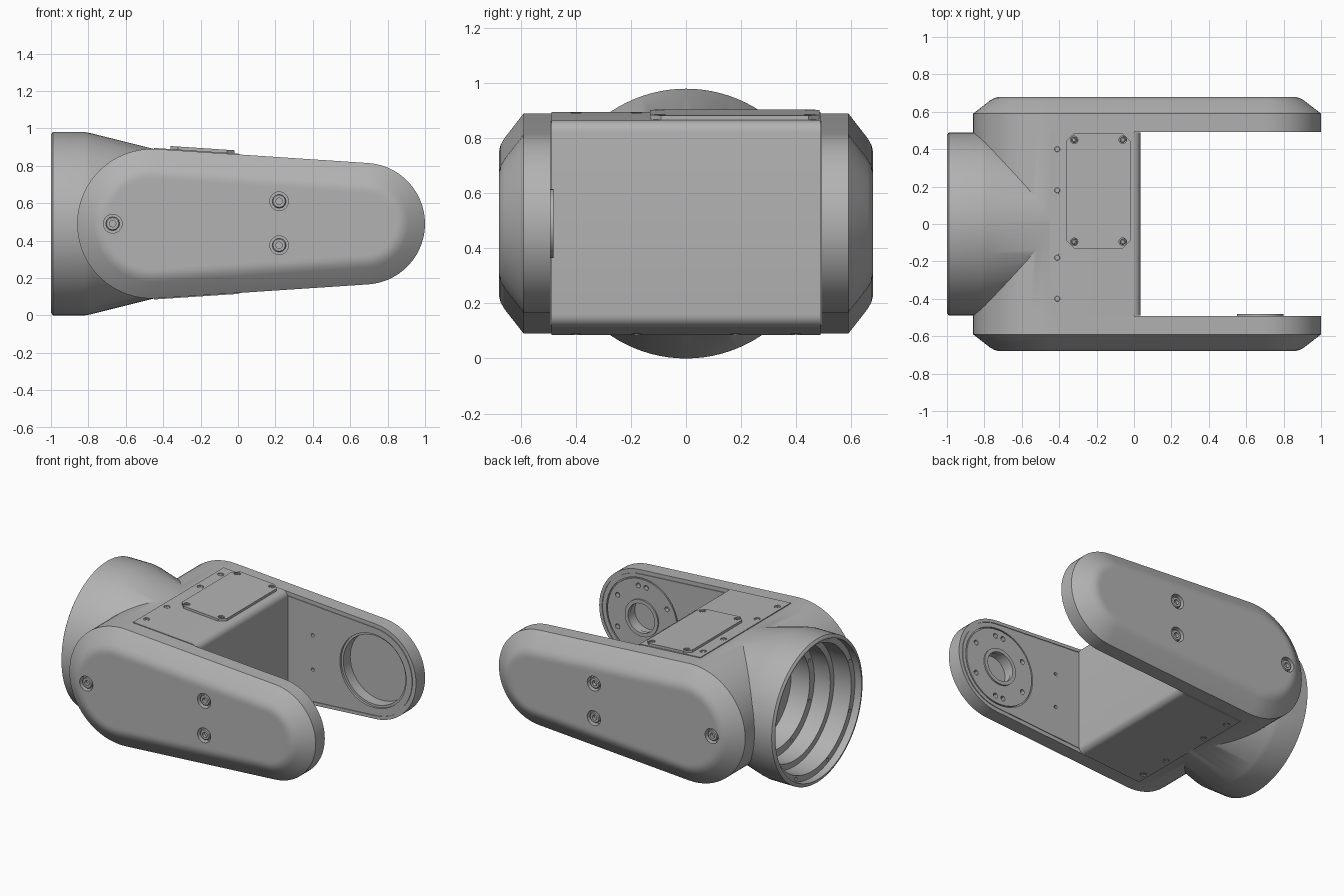
import bpy, bmesh
from math import sin, cos, asin, pi, tau, radians
from mathutils import Vector

if "Cube" in bpy.data.objects:
    bpy.data.objects.remove(bpy.data.objects["Cube"])

grey = bpy.data.materials.new("machined grey")
grey.use_nodes = True
grey.diffuse_color = (0.45, 0.45, 0.45, 1)
grey.node_tree.nodes["Principled BSDF"].inputs["Base Color"].default_value = grey.diffuse_color

ZC = 0.49                           # height of the centre line
BIG_X, BIG_R = -0.46, 0.40          # rear rounding of the arms
TIP_X, TIP_R = 0.675, 0.325         # tip rounding of the arms
SLOPE = asin((BIG_R - TIP_R) / (TIP_X - BIG_X))
INNER, OUTER = 0.492, 0.68          # arm faces along y


def loft(name, rings, closed=False):
    """Skin rings of points, capping the ends or closing the loop."""
    bm = bmesh.new()
    rows = [[bm.verts.new(p) for p in ring] for ring in rings]
    n = len(rows[0])
    pairs = list(zip(rows, rows[1:]))
    if closed:
        pairs.append((rows[-1], rows[0]))
    else:
        bm.faces.new(rows[0])
        bm.faces.new(rows[-1])
    for a, b in pairs:
        for i in range(n):
            j = (i + 1) % n
            bm.faces.new((a[i], a[j], b[j], b[i]))
    bmesh.ops.recalc_face_normals(bm, faces=bm.faces)
    mesh = bpy.data.meshes.new(name)
    bm.to_mesh(mesh)
    bm.free()
    mesh.materials.append(grey)
    obj = bpy.data.objects.new(name, mesh)
    bpy.context.collection.objects.link(obj)
    return obj


def lathe(name, profile, centre, axis, segs=48, closed=False):
    """Turn (radius, height) points about an axis through centre."""
    turn = Vector(axis).to_track_quat('Z', 'Y')
    return loft(name, [[Vector(centre) + turn @ Vector((r * cos(tau * i / segs), r * sin(tau * i / segs), h))
                        for i in range(segs)] for r, h in profile], closed)


def boolean(obj, tool, operation='DIFFERENCE'):
    mod = obj.modifiers.new("cut", 'BOOLEAN')
    mod.operation, mod.object, mod.solver = operation, tool, 'EXACT'
    bpy.context.view_layer.objects.active = obj
    bpy.ops.object.modifier_apply(modifier=mod.name)
    bpy.data.objects.remove(tool)


def drill(obj, centre, axis, r, depth, segs=16):
    boolean(obj, lathe("drill", [(r, 0.02), (r, -depth)], centre, axis, segs))


def screw(name, obj, centre, axis, r):
    """Counterbored socket screw."""
    drill(obj, centre, axis, r, r * 0.8, 24)
    lathe(name, [(r * 0.75, -r), (r * 0.75, -r * 0.25), (r * 0.65, -r * 0.15),
                 (r * 0.35, -r * 0.15), (r * 0.35, -r * 0.6)], centre, axis, 12)


def big_arc(inset, n=32):
    start, end = pi / 2 - SLOPE, 3 * pi / 2 + SLOPE
    angles = [start + (end - start) * i / n for i in range(n + 1)]
    return [(BIG_X + (BIG_R - inset) * cos(a), ZC + (BIG_R - inset) * sin(a)) for a in angles]


def arm_outline(inset, n=28):
    start, end = SLOPE - pi / 2, pi / 2 - SLOPE
    angles = [start + (end - start) * i / n for i in range(n + 1)]
    return big_arc(inset) + [(TIP_X + (TIP_R - inset) * cos(a), ZC + (TIP_R - inset) * sin(a)) for a in angles]


def half_height(x):
    return (BIG_R + (BIG_X - x) * sin(SLOPE)) / cos(SLOPE)


def slab(name, outline, y):
    return loft(name, [[(x, s * y, z) for x, z in outline] for s in (-1, 1)])


# Central housing with the round neck, then the stepped bore
end_x = 0.0
housing = slab("housing", big_arc(0) + [(end_x, ZC - half_height(end_x)), (end_x, ZC + half_height(end_x))], INNER)
X = (1, 0, 0)
hub = (0, 0, ZC)
neck = lathe("neck", [(0.475, -1), (0.49, -0.99), (0.49, -0.82), (0.485, -0.79), (0.40, -0.45), (0.385, -0.41)],
             hub, X, 96)
boolean(housing, neck, 'UNION')
bore = [(0.465, -1.05), (0.465, -0.95), (0.425, -0.95), (0.425, -0.82), (0.385, -0.82), (0.385, -0.70),
        (0.335, -0.70), (0.335, -0.56), (0.16, -0.56), (0.16, -0.48)]
boolean(housing, lathe("bore", bore, hub, X, 96))
for i in range(8):
    a = tau * (i + 0.5) / 8
    for r, x in ((0.445, -0.95), (0.36, -0.70), (0.25, -0.56)):
        drill(housing, (x, r * cos(a), ZC + r * sin(a)), (-1, 0, 0), 0.011, 0.03, 10)

# Cover wrapped over the front of the housing, with rounded corners
front_x, rear_x, corner = 0.035, -0.45, 0.045
lift = 0.005
upper = [(rear_x, half_height(rear_x) + lift)]
for i in range(7):
    a = pi / 2 * (1 - i / 6)
    cx = front_x - corner
    upper.append((cx + corner * cos(a), half_height(cx) + lift - corner + corner * sin(a)))
cover = slab("cover", [(x, ZC + h) for x, h in upper] + [(x, ZC - h) for x, h in reversed(upper)], 0.488)
for s, side in ((1, "top"), (-1, "bottom")):
    for y in (-0.40, -0.18, 0.18, 0.40):
        x = -0.41
        screw(f"{side}_cover_screw", cover, (x, y, ZC + s * (half_height(x) + lift)),
              (sin(SLOPE), 0, s * cos(SLOPE)), 0.02)

# Access plate lying on the sloping top
x0, x1, y0, y1, c = -0.36, -0.02, -0.13, 0.485, 0.04
plate_outline = [(x0 + c, y0), (x1 - c, y0), (x1, y0 + c), (x1, y1 - c),
                 (x1 - c, y1), (x0 + c, y1), (x0, y1 - c), (x0, y0 + c)]
plate_top = lambda x: ZC + half_height(x) + lift + 0.016
plate = loft("access_plate", [[(x, y, plate_top(x) - d) for x, y in plate_outline] for d in (0.03, 0)])
for x in (-0.32, -0.06):
    for y in (-0.095, 0.45):
        screw("access_plate_screw", plate, (x, y, plate_top(x)), (sin(SLOPE), 0, cos(SLOPE)), 0.02)

# Two fork arms with a seam on the inner face and a sloped outer rim
section = [(0.03, INNER), (0.03, INNER + 0.005), (0.022, INNER + 0.005), (0.022, INNER), (0, INNER),
           (0, 0.59), (0.09, 0.66), (0.115, 0.674), (0.14, OUTER), (0.16, OUTER)]
arms = {}
for s, side in ((1, "back"), (-1, "front")):
    arm = loft(f"{side}_arm", [[(x, s * y, z) for x, z in arm_outline(inset)] for inset, y in section])
    arms[s] = arm
    for x, z in ((-0.67, ZC), (0.22, 0.61), (0.22, 0.375)):
        screw(f"{side}_arm_screw", arm, (x, s * OUTER, z), (0, s, 0), 0.05)
    for z in (0.61, 0.375):
        drill(arm, (0.22, s * INNER, z), (0, -s, 0), 0.012, 0.03, 12)

# Back arm: wide bearing seat
seat = (TIP_X, INNER, ZC)
boolean(arms[1], lathe("seat", [(0.25, 0.02), (0.25, -0.015), (0.235, -0.015), (0.235, -0.09)],
                       seat, (0, -1, 0), 64))

# Front arm: bolted disc outlined by a groove, with a central socket and lip
hub = (TIP_X, -INNER, ZC)
Y = (0, 1, 0)
boolean(arms[-1], lathe("disc_groove", [(0.27, 0.02), (0.27, -0.01), (0.262, -0.01), (0.262, 0.02)], hub, Y, 64, True))
drill(arms[-1], hub, Y, 0.105, 0.07, 48)
lathe("socket_lip", [(0.125, -0.02), (0.125, 0.01), (0.10, 0.01), (0.10, -0.02)], hub, Y, 48, True)
for angle in (30, 82, 98, 150, 210, 262, 278, 330):
    a = radians(angle)
    drill(arms[-1], (TIP_X + 0.215 * cos(a), -INNER, ZC + 0.215 * sin(a)), Y, 0.017, 0.03, 12)

# Smooth shading with crisp edges
for obj in bpy.context.collection.objects:
    if obj.type == 'MESH' and grey.name in obj.data.materials:
        obj.select_set(True)
        bpy.context.view_layer.objects.active = obj
bpy.ops.object.shade_smooth_by_angle(angle=radians(30))
